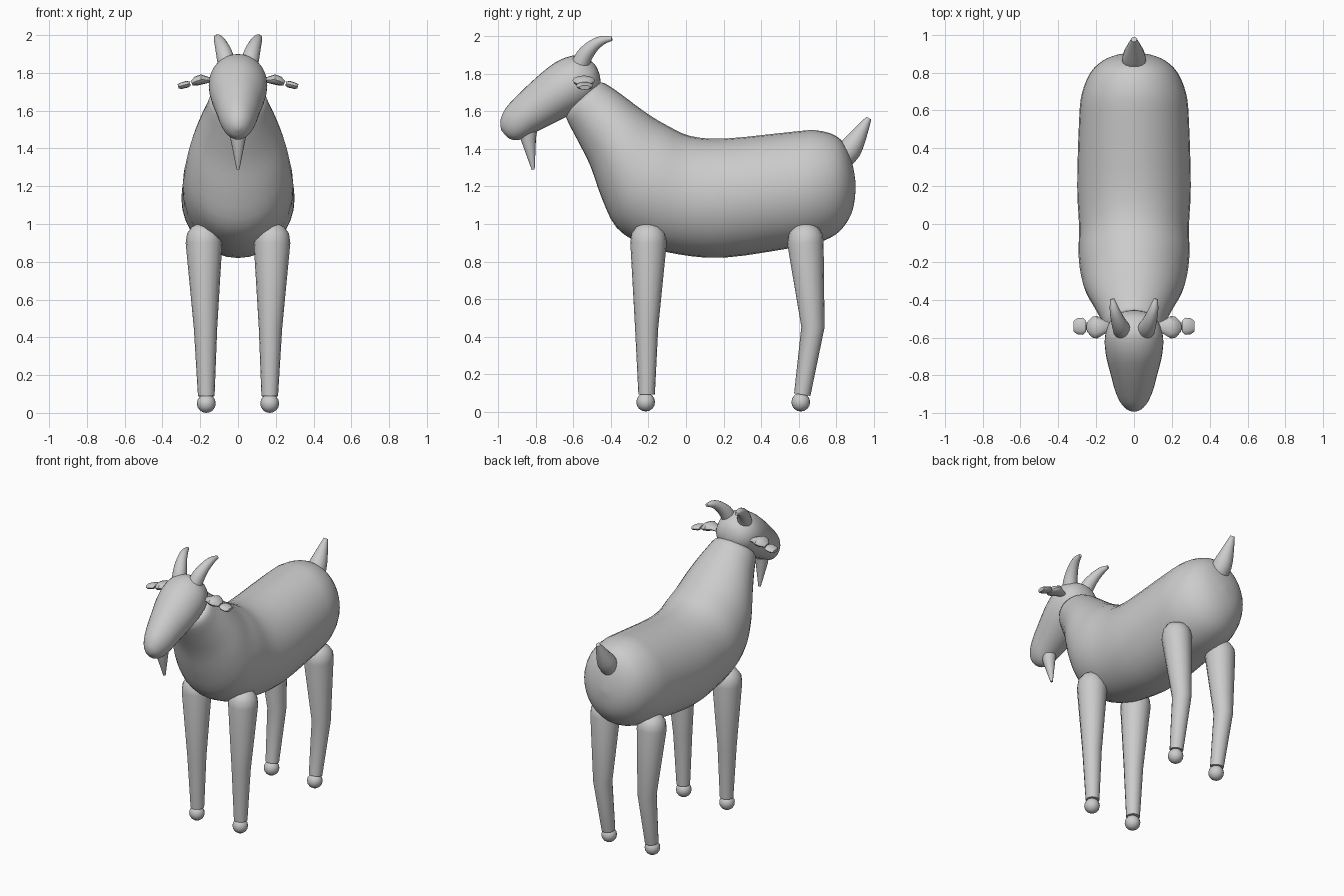
import bpy, bmesh
from math import sin, cos, pi, radians
from mathutils import Vector


def finish(ob, mirror=False):
    bpy.ops.object.select_all(action='DESELECT')
    bpy.context.view_layer.objects.active = ob
    ob.select_set(True)
    bpy.ops.object.shade_smooth_by_angle(angle=radians(40))
    if mirror:
        ob.modifiers.new("mirror", 'MIRROR')
    return ob


def skin(name, rings, mirror=False):
    """Bridge rings of points into a closed skin."""
    bm = bmesh.new()
    loops = [[bm.verts.new(p) for p in r] for r in rings]
    n = len(loops[0])
    for a, b in zip(loops, loops[1:]):
        for i in range(n):
            j = (i + 1) % n
            bm.faces.new((a[i], a[j], b[j], b[i]))
    bm.faces.new(loops[0][::-1])
    bm.faces.new(loops[-1])
    bmesh.ops.recalc_face_normals(bm, faces=bm.faces)
    me = bpy.data.meshes.new(name)
    bm.to_mesh(me)
    bm.free()
    ob = bpy.data.objects.new(name, me)
    bpy.context.collection.objects.link(ob)
    return finish(ob, mirror)


def refine(rows, steps):
    """Catmull-Rom interpolation of parameter rows."""
    out = []
    for k in range(len(rows) - 1):
        p0, p1 = rows[max(k - 1, 0)], rows[k]
        p2, p3 = rows[k + 1], rows[min(k + 2, len(rows) - 1)]
        for s in range(steps):
            t = s / steps
            out.append([b + 0.5 * t * (c - a + t * (2*a - 5*b + 4*c - d + t * (3*(b - c) + d - a)))
                        for a, b, c, d in zip(p0, p1, p2, p3)])
    return out + [list(rows[-1])]


def profile_loft(name, rows, n=32, steps=3):
    """Rows: top y, top z, bottom y, bottom z, half width."""
    rings = []
    for ty, tz, by, bz, w in refine(rows, steps):
        c = Vector((0, (ty + by) / 2, (tz + bz) / 2))
        v = Vector((0, (ty - by) / 2, (tz - bz) / 2))
        rings.append([c + v * cos(2*pi*i/n) + Vector((w * sin(2*pi*i/n), 0, 0)) for i in range(n)])
    return skin(name, rings)


def tube(name, pts, n=16, steps=1, flat=1.0, mirror=False):
    """Points: x, y, z, radius; flat scales the section across y."""
    pts = refine(pts, steps)
    pos = [Vector(p[:3]) for p in pts]
    rings = []
    for k, p in enumerate(pos):
        t = (pos[min(k + 1, len(pos) - 1)] - pos[max(k - 1, 0)]).normalized()
        ref = Vector((0, 1, 0)) if abs(t.x) > 0.7 else Vector((1, 0, 0))
        u = (ref - t * ref.dot(t)).normalized()
        v = t.cross(u) * flat
        r = pts[k][3]
        rings.append([p + (u * cos(2*pi*i/n) + v * sin(2*pi*i/n)) * r for i in range(n)])
    return skin(name, rings, mirror)


# Body and neck, rump to throat
profile_loft("body", [
    (0.905, 1.215, 0.905, 1.19, 0.012),
    (0.892, 1.30, 0.895, 1.10, 0.09),
    (0.86, 1.40, 0.865, 1.02, 0.165),
    (0.80, 1.47, 0.80, 0.945, 0.23),
    (0.69, 1.50, 0.69, 0.895, 0.275),
    (0.55, 1.49, 0.55, 0.87, 0.29),
    (0.20, 1.455, 0.20, 0.82, 0.30),
    (0.02, 1.47, -0.05, 0.84, 0.29),
    (-0.09, 1.52, -0.23, 0.89, 0.293),
    (-0.17, 1.565, -0.37, 0.98, 0.28),
    (-0.25, 1.62, -0.45, 1.14, 0.255),
    (-0.33, 1.68, -0.51, 1.31, 0.215),
    (-0.40, 1.73, -0.58, 1.45, 0.175),
    (-0.45, 1.755, -0.64, 1.57, 0.145),
    (-0.49, 1.74, -0.62, 1.61, 0.10)])

# Head, crown to muzzle
profile_loft("head", [
    (-0.455, 1.75, -0.46, 1.735, 0.01),
    (-0.462, 1.80, -0.475, 1.69, 0.07),
    (-0.49, 1.855, -0.52, 1.64, 0.12),
    (-0.55, 1.893, -0.57, 1.605, 0.146),
    (-0.61, 1.897, -0.64, 1.57, 0.155),
    (-0.70, 1.86, -0.72, 1.53, 0.145),
    (-0.80, 1.78, -0.81, 1.485, 0.12),
    (-0.89, 1.695, -0.87, 1.455, 0.10),
    (-0.96, 1.62, -0.91, 1.447, 0.075),
    (-0.988, 1.56, -0.95, 1.46, 0.045),
    (-0.99, 1.525, -0.985, 1.50, 0.012)])

# Legs
tube("front_leg", [
    (0.18, -0.20, 1.00, 0.035), (0.18, -0.20, 0.985, 0.065),
    (0.18, -0.20, 0.95, 0.09), (0.18, -0.20, 0.90, 0.097),
    (0.172, -0.21, 0.45, 0.062), (0.168, -0.21, 0.09, 0.044)], mirror=True)
tube("hind_leg", [
    (0.18, 0.645, 1.00, 0.035), (0.18, 0.643, 0.985, 0.065),
    (0.18, 0.64, 0.95, 0.09), (0.18, 0.637, 0.90, 0.097),
    (0.172, 0.677, 0.45, 0.062), (0.168, 0.62, 0.09, 0.044)], mirror=True)

# Hooves
for side in (-1, 1):
    for label, y in (("front", -0.215), ("hind", 0.612)):
        bpy.ops.mesh.primitive_uv_sphere_add(segments=16, ring_count=8, radius=0.05,
                                             location=(side * 0.168, y, 0.05))
        bpy.context.object.name = label + "_hoof"
        finish(bpy.context.object)

# Horns
tube("horn", [
    (0.06, -0.565, 1.85, 0.048), (0.072, -0.54, 1.90, 0.044),
    (0.09, -0.495, 1.95, 0.034), (0.105, -0.445, 1.98, 0.024),
    (0.115, -0.395, 1.988, 0.011)], steps=3, mirror=True)

# Ears, each in two leaf-like pieces
tube("inner_ear", [
    (0.13, -0.545, 1.755, 0.025), (0.155, -0.545, 1.762, 0.035),
    (0.195, -0.545, 1.765, 0.06), (0.22, -0.545, 1.757, 0.055),
    (0.245, -0.545, 1.745, 0.028)], n=12, flat=0.45, mirror=True)
tube("outer_ear", [
    (0.253, -0.54, 1.742, 0.03), (0.27, -0.54, 1.74, 0.045),
    (0.30, -0.54, 1.732, 0.042), (0.317, -0.54, 1.728, 0.03)],
    n=12, flat=0.4, mirror=True)

# Beard and tail
tube("beard", [(0, -0.84, 1.49, 0.045), (0, -0.84, 1.45, 0.04),
               (0, -0.815, 1.29, 0.008)])
tube("tail", [(0, 0.835, 1.35, 0.06), (0, 0.875, 1.40, 0.063),
              (0, 0.92, 1.47, 0.045), (0, 0.975, 1.565, 0.015)], steps=2)
